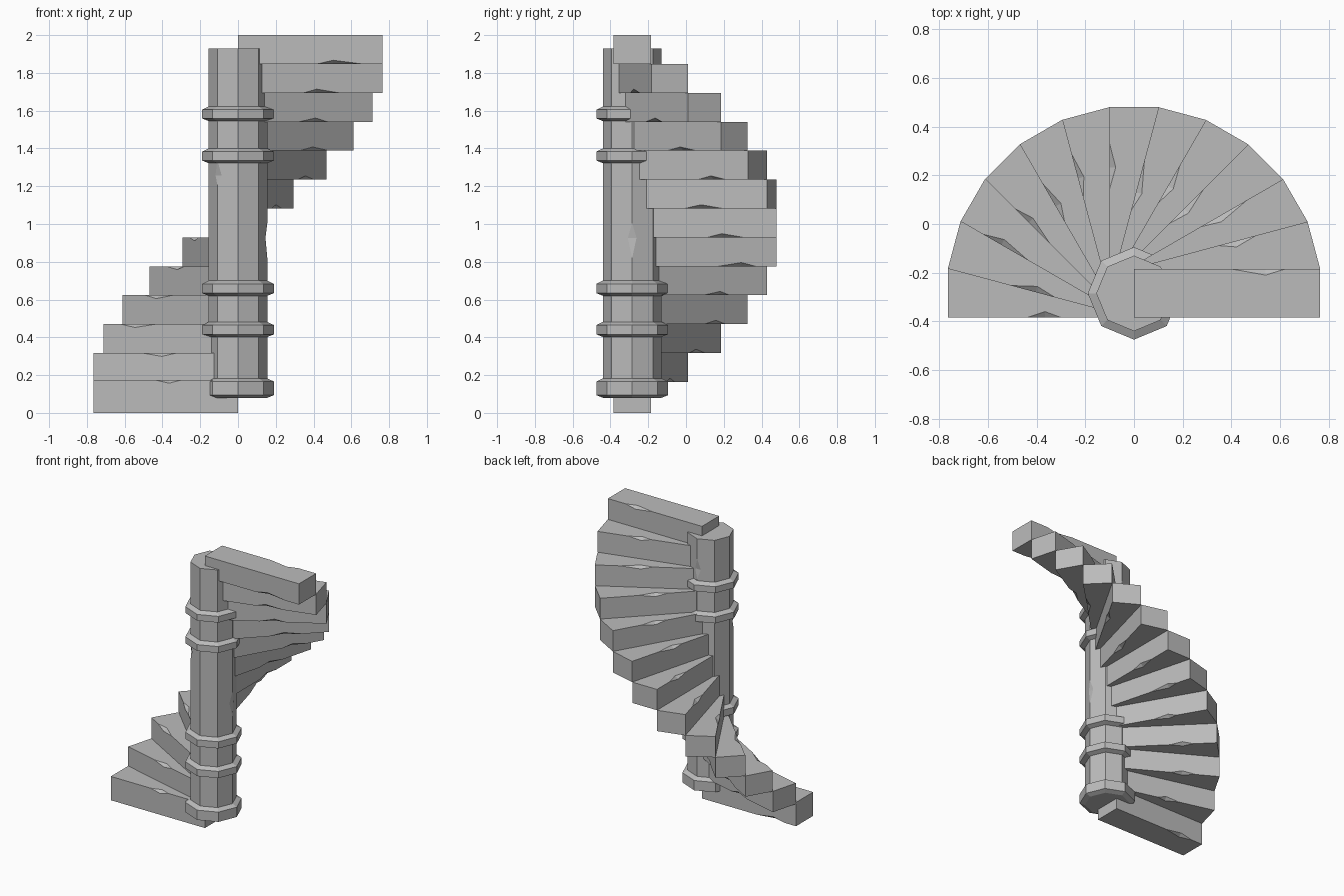
import bpy, bmesh, math, random
from mathutils import Matrix, Vector

random.seed(4)
cube = bpy.data.objects.get("Cube")
if cube:
    bpy.data.objects.remove(cube, do_unlink=True)

AXIS_Y = -0.285      # the newel stands forward of the middle
LENGTH, WIDTH = 0.765, 0.2
RISE, STEPS = 0.153, 13

stone = bpy.data.materials.new("grey stone")
stone.use_nodes = True
stone.diffuse_color = (0.5, 0.5, 0.5, 1)
stone.node_tree.nodes["Principled BSDF"].inputs["Base Color"].default_value = (0.5, 0.5, 0.5, 1)


def finish(bm, name, matrix):
    bmesh.ops.recalc_face_normals(bm, faces=bm.faces)
    bm.transform(matrix)
    mesh = bpy.data.meshes.new(name)
    bm.to_mesh(mesh)
    bm.free()
    mesh.materials.append(stone)
    obj = bpy.data.objects.new(name, mesh)
    bpy.context.collection.objects.link(obj)


def chip(bm, p, q, start, end, in_a, in_b):
    """Knock a sliver out of the edge p-q; in_a and in_b point into its two faces."""
    p, q = Vector(p), Vector(q)
    edge = min(bm.edges, key=lambda e: min(
        (e.verts[0].co - p).length + (e.verts[1].co - q).length,
        (e.verts[1].co - p).length + (e.verts[0].co - q).length))
    if (edge.verts[0].co - p).length > (edge.verts[1].co - p).length:
        p, q = q, p
        start, end = 1 - end, 1 - start
    v0 = edge.verts[0]
    far = edge.other_vert(v0)
    edge, a = bmesh.utils.edge_split(edge, v0, start)
    edge = bm.edges.get((a, far))
    edge, b = bmesh.utils.edge_split(edge, a, (end - start) / (1 - start))
    edge = bm.edges.get((a, b))
    edge, m1 = bmesh.utils.edge_split(edge, a, random.uniform(0.35, 0.65))
    in_a, in_b = Vector(in_a), Vector(in_b)
    side = max(m1.link_faces, key=lambda f: (f.calc_center_median() - m1.co).normalized().dot(in_b.normalized()))
    bmesh.utils.face_split(side, a, b, coords=[m1.co + in_b])
    m2 = min(bm.verts, key=lambda v: (v.co - m1.co - in_b).length)
    m1.co += in_a
    sliver = [f for f in m1.link_faces if m2 in f.verts]
    if sliver:
        bmesh.utils.face_split(sliver[0], m1, m2)


def lathe(name, profile, sides=8, chips=()):
    """Stack octagons given as (radius, height) and cap both ends."""
    bm = bmesh.new()
    rings = []
    for r, z in profile:
        rings.append([bm.verts.new((r * math.cos(i * math.tau / sides),
                                    r * math.sin(i * math.tau / sides), z)) for i in range(sides)])
    for low, high in zip(rings, rings[1:]):
        for i in range(sides):
            j = (i + 1) % sides
            bm.faces.new((low[i], low[j], high[j], high[i]))
    bm.faces.new(rings[0][::-1])
    bm.faces.new(rings[-1])
    (r, z0), (_, z1) = profile[0], profile[-1]
    for corner, start, end in chips:
        t = corner * math.tau / sides
        out = Vector((math.cos(t), math.sin(t), 0))
        tangent = Vector((-out.y, out.x, 0))
        slope = math.pi / sides
        in_a = (tangent * math.cos(slope) - out * math.sin(slope)) * 0.025
        in_b = (-tangent * math.cos(slope) - out * math.sin(slope)) * 0.025
        chip(bm, out * r + Vector((0, 0, z0)), out * r + Vector((0, 0, z1)), start, end, in_a, in_b)
    finish(bm, name, Matrix.Translation((0, AXIS_Y, 0)))


# Newel column with a few worn corners
lathe("newel_column", [(0.155, 0.08), (0.155, 1.93)],
      chips=[(0, 0.4, 0.5), (5, 0.61, 0.68), (2, 0.84, 0.92)])

# Moulded bands and the base collar
for name, low, high in [("base_collar", 0.08, 0.183), ("lower_band", 0.402, 0.482),
                        ("second_band", 0.62, 0.70), ("third_band", 1.322, 1.40),
                        ("upper_band", 1.545, 1.622)]:
    lathe(name, [(0.155, low), (0.19, low + 0.014), (0.19, high - 0.017), (0.155, high)])

# Steps winding up around the newel
for k in range(STEPS):
    bottom = 0.164 + RISE * (k - 1) if k else 0
    height = 0.175 if k == 0 else RISE
    h = WIDTH / 2
    bm = bmesh.new()
    bmesh.ops.create_cube(bm, size=1, matrix=Matrix.Translation((LENGTH / 2, 0, height / 2))
                          @ Matrix.Diagonal((LENGTH, WIDTH, height, 1)))
    # worn nosing on the upper edge, and a nick in the lower rear edge
    s = random.uniform(0.35, 0.6)
    chip(bm, (0, h, height), (LENGTH, h, height), s, s + random.uniform(0.18, 0.3),
         (0, -0.025, 0), (0, 0, -0.018))
    s = random.uniform(0.4, 0.6)
    chip(bm, (0, -h, 0), (LENGTH, -h, 0), s, s + random.uniform(0.2, 0.32),
         (0, 0.025, 0), (0, 0, 0.02))
    turn = Matrix.Rotation(math.pi * (1 - k / (STEPS - 1)), 4, "Z")
    finish(bm, f"step_{k + 1}", Matrix.Translation((0, AXIS_Y, bottom)) @ turn)
